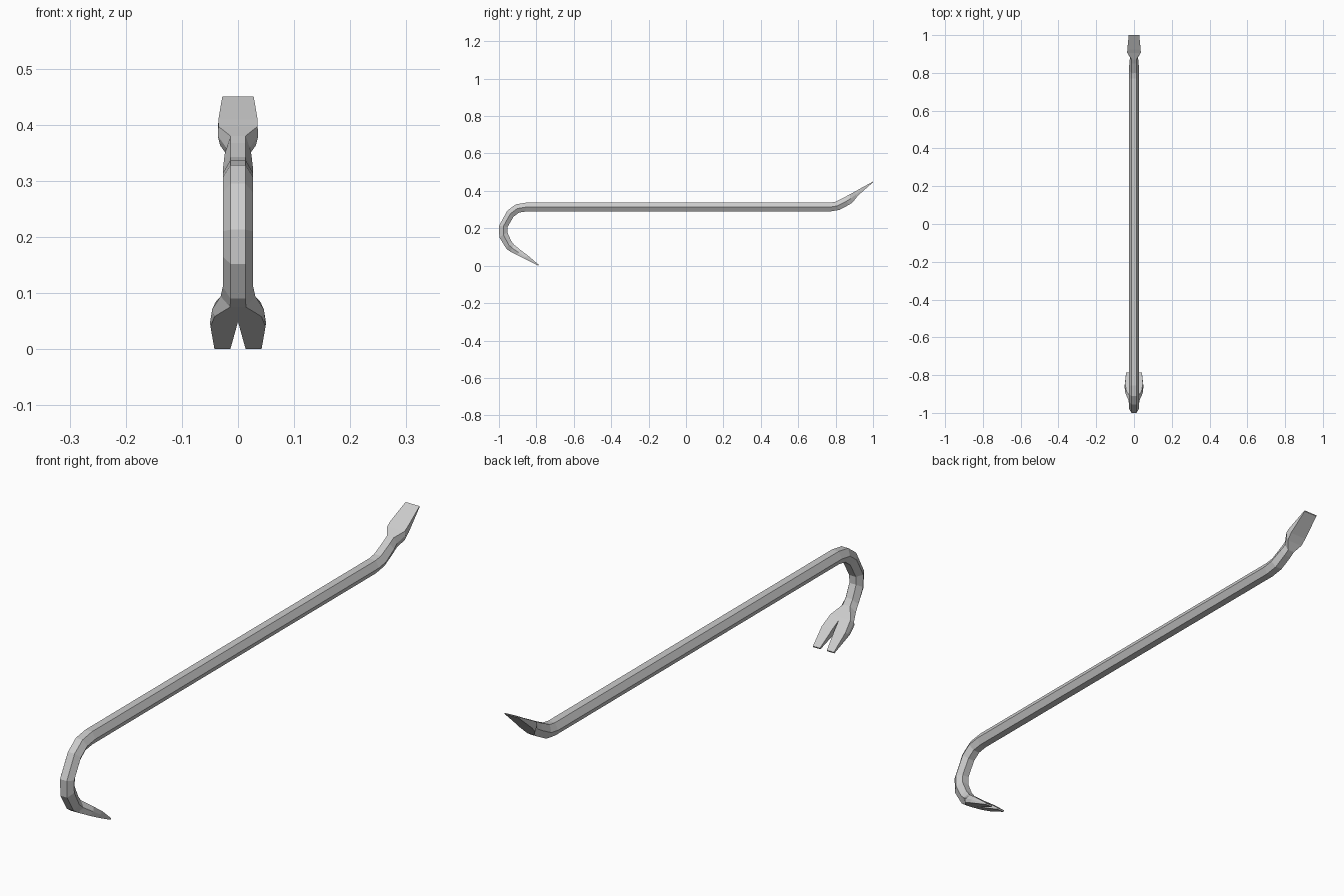
import bpy
import bmesh
from mathutils import Vector

if "Cube" in bpy.data.objects:
    bpy.data.objects.remove(bpy.data.objects["Cube"])


def make_object(name, bm):
    bmesh.ops.recalc_face_normals(bm, faces=bm.faces)
    mesh = bpy.data.meshes.new(name)
    bm.to_mesh(mesh)
    bm.free()
    obj = bpy.data.objects.new(name, mesh)
    bpy.context.collection.objects.link(obj)
    return obj


def loft(bm, rings):
    loops = [[bm.verts.new(p) for p in ring] for ring in rings]
    n = len(loops[0])
    for r, s in zip(loops, loops[1:]):
        for i in range(n):
            j = (i + 1) % n
            bm.faces.new((r[i], r[j], s[j], s[i]))
    bm.faces.new(loops[0])
    bm.faces.new(loops[-1])


# Hexagonal section: half-widths of outer flat, side corners, inner flat
HEX = (.0135, .027, .0135)
# Stations along the bar: outer (y, z), inner (y, z), half-widths
stations = [
    # claw
    (-.79, 0, -.787, .005, (.042, .042, .042)),
    (-.87, .040, -.845, .054, (.049, .050, .047)),
    (-.905, .058, -.885, .084, (.042, .046, .040)),
    (-.938, .075, -.920, .113, (.014, .031, .014)),
    # hook bend
    (-.960, .090, -.935, .133, HEX),
    (-.998, .152, -.955, .178, HEX),
    (-1.0, .213, -.954, .207, HEX),
    (-.955, .295, -.922, .262, HEX),
    (-.91, .328, -.893, .284, HEX),
    (-.855, .337, -.855, .290, HEX),
    # straight shaft and chisel bend
    (.77, .337, .77, .290, HEX),
    (.80, .342, .82, .298, HEX),
    (.85, .367, .87, .325, (.0135, .024, .0135)),
    (.872, .380, .89, .338, (.0135, .021, .0135)),
    # chisel blade
    (.905, .397, .91, .363, (.035, .036, .032)),
    (.925, .409, .93, .384, (.035, .035, .034)),
    (1.0, .450, 1.0, .446, (.028, .028, .028)),
]

rings = []
for ay, az, by, bz, (wa, wm, wb) in stations:
    my, mz = (ay + by) / 2, (az + bz) / 2
    rings.append([(wa, ay, az), (wm, my, mz), (wb, by, bz),
                  (-wb, by, bz), (-wm, my, mz), (-wa, ay, az)])
bm = bmesh.new()
loft(bm, rings)
bar = make_object("pry_bar", bm)

# Wedge that cuts the V notch in the claw
apex = Vector((0, -.887, .050))
along = Vector((0, .908, -.42))
normal = Vector((0, .42, .908)) * .06
wedge = []
for side in (-1, 1):
    base = apex + along * .16
    wedge.append([apex + normal * side,
                  base + normal * side + Vector((.020, 0, 0)),
                  base + normal * side - Vector((.020, 0, 0))])
bm = bmesh.new()
loft(bm, wedge)
notch = make_object("claw_notch_cutter", bm)
notch.hide_render = True
notch.hide_viewport = False

cut = bar.modifiers.new("claw_notch", 'BOOLEAN')
cut.operation = 'DIFFERENCE'
cut.solver = 'EXACT'
cut.object = notch
bpy.context.view_layer.objects.active = bar
bpy.ops.object.modifier_apply(modifier=cut.name)
bpy.data.objects.remove(notch)
